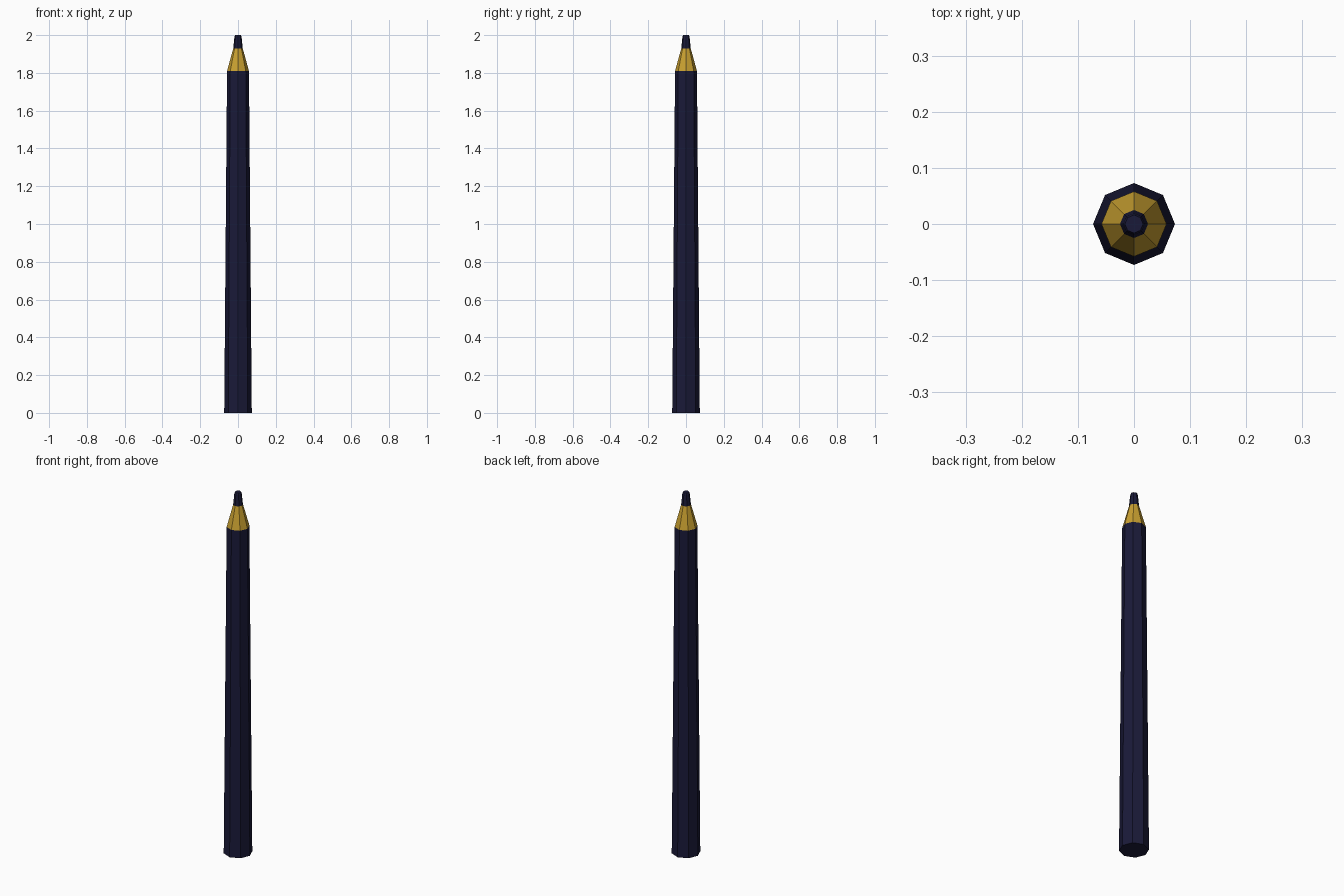
import bpy, bmesh
from math import cos, sin, pi

if "Cube" in bpy.data.objects:
    bpy.data.objects.remove(bpy.data.objects["Cube"])

SIDES = 8

def material(name, rgb):
    m = bpy.data.materials.new(name)
    m.diffuse_color = (*rgb, 1)
    m.use_nodes = True
    m.node_tree.nodes["Principled BSDF"].inputs["Base Color"].default_value = m.diffuse_color
    return m

def tapered(name, profile, mat, cap_bottom=False, cap_top=False):
    """Loft octagonal rings along z from (radius, height) pairs."""
    bm = bmesh.new()
    rings = [[bm.verts.new((r * cos(2 * pi * i / SIDES), r * sin(2 * pi * i / SIDES), z))
              for i in range(SIDES)] for r, z in profile]
    for a, b in zip(rings, rings[1:]):
        for i in range(SIDES):
            j = (i + 1) % SIDES
            bm.faces.new((a[i], a[j], b[j], b[i]))
    if cap_bottom:
        bm.faces.new(rings[0][::-1])
    if cap_top:
        bm.faces.new(rings[-1])
    me = bpy.data.meshes.new(name)
    bm.to_mesh(me)
    bm.free()
    me.materials.append(mat)
    ob = bpy.data.objects.new(name, me)
    bpy.context.collection.objects.link(ob)
    return ob

navy = material("navy", (0.01, 0.01, 0.04))
wood = material("wood", (0.58, 0.35, 0.03))

# painted barrel, sharpened wood cone, blunt lead
tapered("barrel", [(0.073, 0), (0.058, 1.81)], navy, cap_bottom=True)
tapered("wood_cone", [(0.058, 1.81), (0.025, 1.93)], wood)
tapered("lead_tip", [(0.025, 1.93), (0.019, 1.99), (0.016, 2.0)], navy, cap_top=True)
